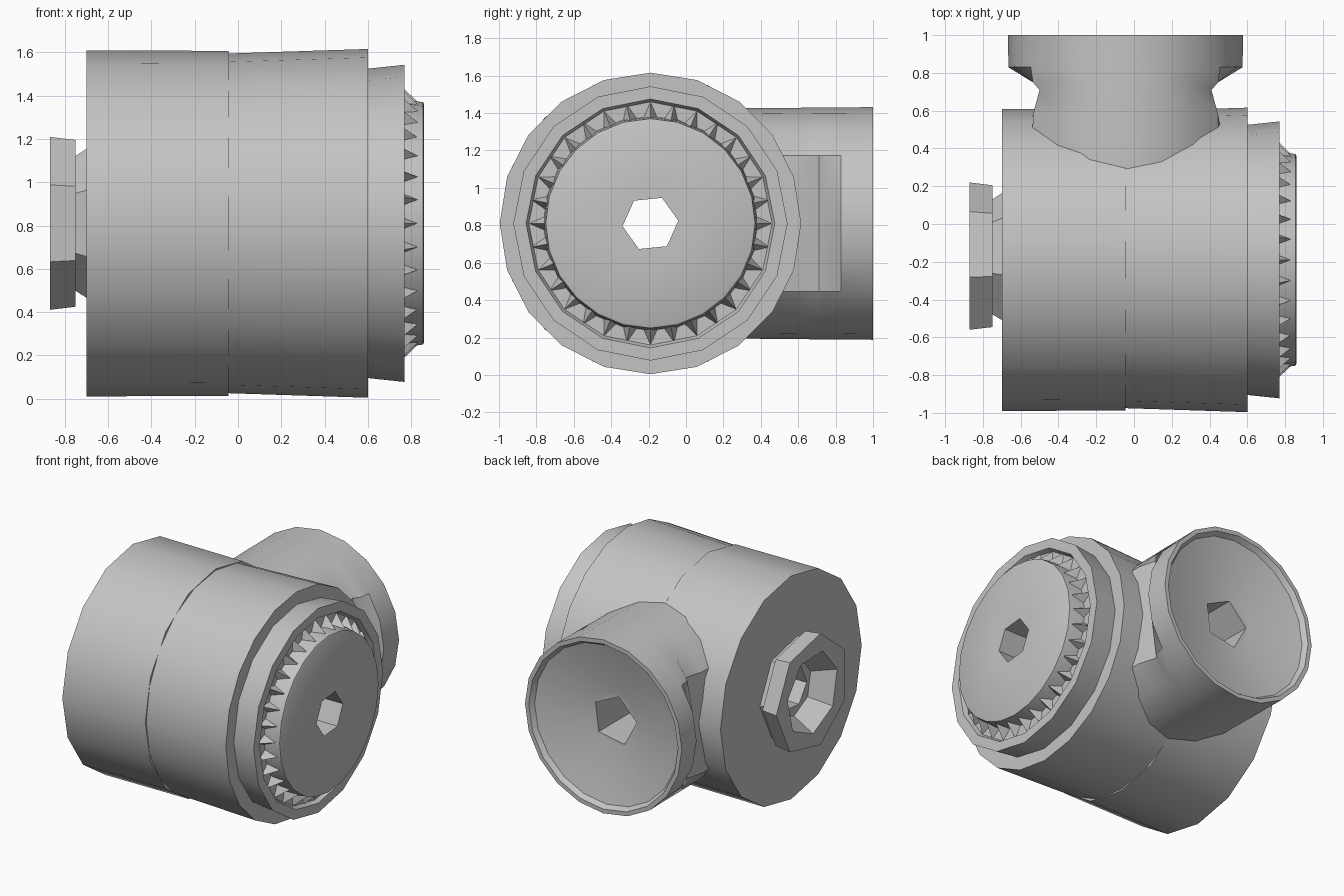
import bpy, bmesh, math
from mathutils import Vector

cube = bpy.data.objects.get("Cube")
if cube:
    bpy.data.objects.remove(cube, do_unlink=True)

CX, CY, CZ = -0.045, -0.19, 0.81

grey = bpy.data.materials.new("plain_grey")
grey.use_nodes = True
GREY = (0.55, 0.55, 0.55, 1)
grey.diffuse_color = GREY
grey.node_tree.nodes["Principled BSDF"].inputs["Base Color"].default_value = GREY


def finish(name, bm):
    bmesh.ops.recalc_face_normals(bm, faces=bm.faces)
    mesh = bpy.data.meshes.new(name)
    bm.to_mesh(mesh)
    bm.free()
    mesh.materials.append(grey)
    obj = bpy.data.objects.new(name, mesh)
    bpy.context.collection.objects.link(obj)
    return obj


def place(axis, u, r, limit, a):
    """Point on a ring around the X or Y axis, its sides cut flat at the limit."""
    h = max(-limit, min(limit, r * math.cos(a)))
    z = CZ + r * math.sin(a)
    return Vector((u, CY + h, z)) if axis == "X" else Vector((CX + h, u, z))


def lathe(name, axis, profile, sides, turn=0.0):
    """Closed solid from (position, radius[, side limit]) rings."""
    bm = bmesh.new()
    rings = []
    for u, r, *rest in profile:
        limit = rest[0] if rest else r
        rings.append([bm.verts.new(place(axis, u, r, limit, turn + math.tau * i / sides))
                      for i in range(sides)])
    for a, b in zip(rings, rings[1:]):
        for i in range(sides):
            j = (i + 1) % sides
            bm.faces.new((a[i], a[j], b[j], b[i]))
    bm.faces.new(rings[0])
    bm.faces.new(rings[-1])
    return finish(name, bm)


def teeth(name, count, r_in, r_out, x0, x1, width):
    """Ring of pyramids that rise against the inner wall and point outward."""
    bm = bmesh.new()
    for k in range(count):
        a = math.tau * k / count
        base = [bm.verts.new(place("X", x0, r, r, t))
                for r, t in ((r_in, a - width), (r_in, a + width), (r_out, a))]
        peak = bm.verts.new(place("X", x1, r_in, r_in, a))
        bm.faces.new(base)
        for i in range(3):
            bm.faces.new((base[i], base[(i + 1) % 3], peak))
    return finish(name, bm)


# Main drum in two halves that meet at a fine step
left_drum = lathe("left_drum", "X", [(-0.7, 0.8), (-0.045, 0.797)], 16)
right_drum = lathe("right_drum", "X", [(-0.045, 0.785), (0.6, 0.806)], 20)

# Stepped collar with a shallow groove, and the raised disc inside it
collar = lathe("collar", "X", [(0.6, 0.715), (0.77, 0.733), (0.77, 0.665),
                               (0.74, 0.65), (0.74, 0.3)], 16)
end_disc = lathe("end_disc", "X", [(0.7, 0.575), (0.8, 0.568), (0.855, 0.56),
                                   (0.86, 0.55), (0.86, 0.2)], 24)
groove_teeth = teeth("groove_teeth", 32, 0.562, 0.65, 0.738, 0.83, 0.07)

# Small boss on the opposite end, on a short neck
boss = lathe("end_boss", "X", [(-0.69, 0.36), (-0.75, 0.32), (-0.75, 0.395),
                               (-0.87, 0.41), (-0.87, 0.35)], 7)

# Rear branch: round pipe with flat waisted sides and a dished mouth
branch = lathe("rear_branch", "Y", [
    (0.2, 0.615, 0.56), (0.58, 0.618, 0.49), (0.71, 0.62, 0.455),
    (0.75, 0.62, 0.49), (0.83, 0.62), (1.0, 0.622),
    (1.0, 0.592), (0.965, 0.57), (0.87, 0.19)], 20)

# Bores: through the main axis, a flared boss socket, and the branch
main_bore = lathe("main_bore_cutter", "X", [(-1.1, 0.15), (1.1, 0.15)], 6, 0.1)
socket = lathe("socket_cutter", "X", [(-0.89, 0.3), (-0.72, 0.2)], 7, 0.2)
branch_bore = lathe("branch_bore_cutter", "Y", [(CY, 0.175), (1.2, 0.175)], 5, 0.5)

cuts = {
    left_drum: (main_bore, branch_bore),
    right_drum: (main_bore, branch_bore),
    collar: (main_bore,),
    end_disc: (main_bore,),
    boss: (main_bore, socket),
    branch: (branch_bore,),
}
for part, cutters in cuts.items():
    for cutter in cutters:
        mod = part.modifiers.new("bore", "BOOLEAN")
        mod.operation = "DIFFERENCE"
        mod.solver = "EXACT"
        mod.object = cutter
        bpy.context.view_layer.objects.active = part
        bpy.ops.object.modifier_apply(modifier=mod.name)

for cutter in (main_bore, socket, branch_bore):
    bpy.data.objects.remove(cutter, do_unlink=True)

# Smooth round walls, keep hard edges
bpy.ops.object.select_all(action="DESELECT")
for part in cuts:
    part.select_set(True)
bpy.context.view_layer.objects.active = left_drum
bpy.ops.object.shade_smooth_by_angle(angle=math.radians(32))
